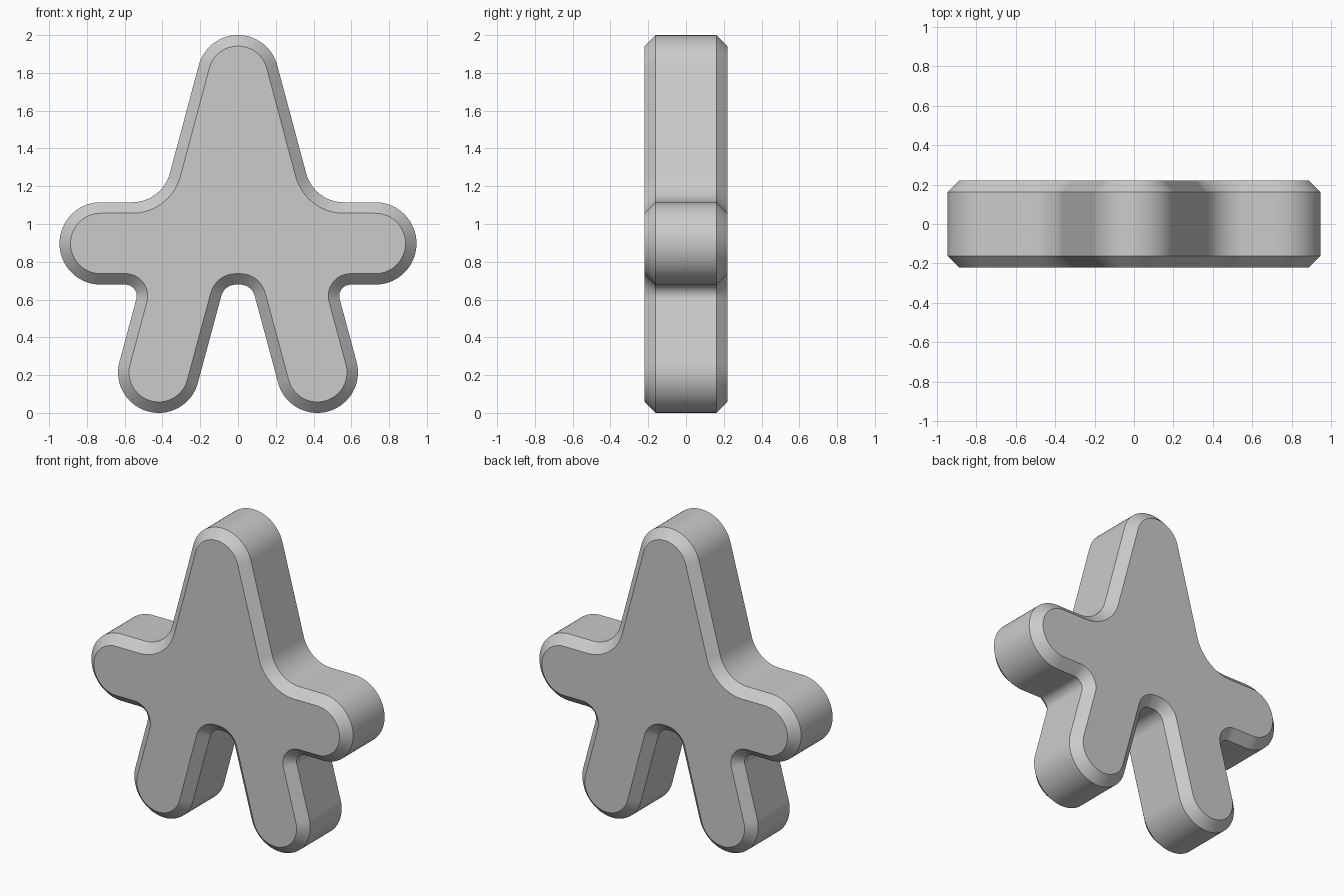
import bpy
import bmesh
from math import cos, sin, radians

cube = bpy.data.objects.get("Cube")
if cube:
    bpy.data.objects.remove(cube, do_unlink=True)

HALF_DEPTH, CHAMFER, STEP = 0.22, 0.058, 5

# Arcs of the left half: centre x, centre z, radius (negative = hollow),
# and the outward direction at its start and end, in degrees
ARCS = [
    (0, 1.785, 0.215, 90, 15),          # head
    (0.56, 1.321, -0.206, 15, 90),      # neck to arm
    (0.727, 0.897, 0.218, 90, -90),     # hand
    (0.596, 0.619, -0.06, -90, 15),     # arm to leg
    (0.42, 0.215, 0.215, 15, -165),     # foot
    (0.011, 0.599, -0.08, -165, -90),   # between the legs
]


def outline(inset):
    """Closed outline, moved inward by the inset."""
    half = []
    for cx, cz, r, start, end in ARCS:
        n = abs(end - start) // STEP
        for i in range(n + 1):
            a = radians(start + (end - start) * i / n)
            half.append((cx + (r - inset) * cos(a), cz + (r - inset) * sin(a)))
    return half + [(-x, z) for x, z in reversed(half[1:])]


# Plain grey material
grey = bpy.data.materials.new("grey")
grey.use_nodes = True
colour = (0.6, 0.6, 0.6, 1)
grey.diffuse_color = colour
grey.node_tree.nodes["Principled BSDF"].inputs["Base Color"].default_value = colour

# Slab with chamfered front and back rims
bm = bmesh.new()
rings = []
for y, inset in ((-HALF_DEPTH, CHAMFER), (CHAMFER - HALF_DEPTH, 0),
                 (HALF_DEPTH - CHAMFER, 0), (HALF_DEPTH, CHAMFER)):
    rings.append([bm.verts.new((x, y, z)) for x, z in outline(inset)])
for a, b in zip(rings, rings[1:]):
    for i in range(len(a)):
        bm.faces.new((a[i - 1], a[i], b[i], b[i - 1]))
bm.faces.new(rings[0])
bm.faces.new(rings[-1])
bmesh.ops.recalc_face_normals(bm, faces=bm.faces)

mesh = bpy.data.meshes.new("figure_slab")
bm.to_mesh(mesh)
bm.free()
mesh.materials.append(grey)
figure = bpy.data.objects.new("figure_slab", mesh)
bpy.context.collection.objects.link(figure)
bpy.context.view_layer.objects.active = figure
figure.select_set(True)
bpy.ops.object.shade_smooth_by_angle(angle=radians(30))
